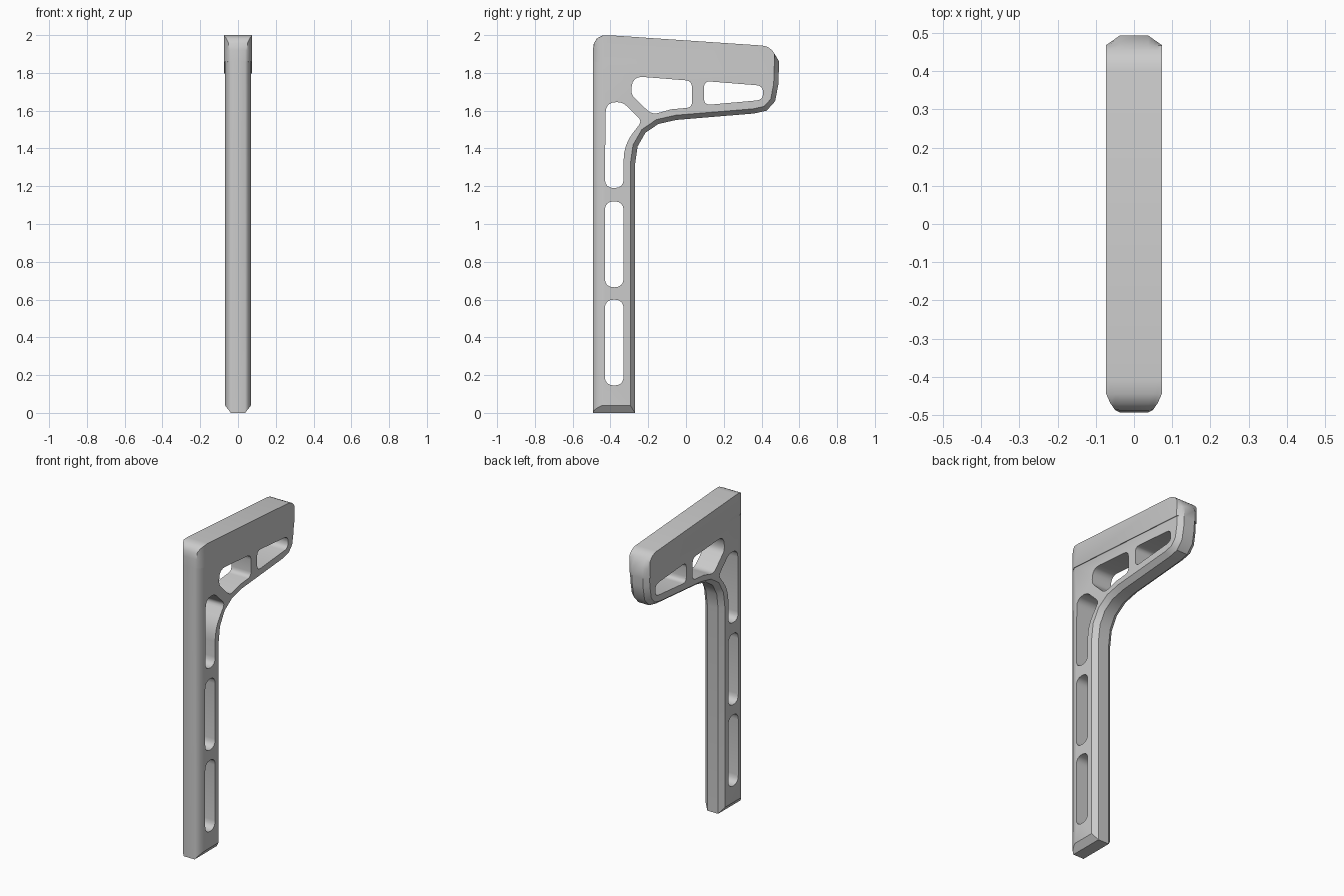
import bpy
import bmesh
from mathutils import Vector

if "Cube" in bpy.data.objects:
    bpy.data.objects.remove(bpy.data.objects["Cube"], do_unlink=True)

GREY = (0.6, 0.6, 0.6, 1.0)
FRONT = -0.493
CORE = 0.038      # half width of the flat rim between the chamfers
CHAMFER = 0.025   # depth of the rear and underside chamfer
NOSE = 0.05       # depth of the rounded front edge
FOOT = 0.04       # height of the chamfer at the foot

metal = bpy.data.materials.new("plain_grey")
metal.use_nodes = True
metal.diffuse_color = GREY
metal.node_tree.nodes["Principled BSDF"].inputs["Base Color"].default_value = GREY


def rounded(corners, steps=4):
    """Turn (y, z, cut) corners into a polygon with softened corners."""
    points = []
    for i, (y, z, cut) in enumerate(corners):
        corner = Vector((y, z))
        if cut == 0:
            points.append(corner)
            continue
        before = Vector(corners[i - 1][:2]) - corner
        after = Vector(corners[(i + 1) % len(corners)][:2]) - corner
        start = corner + before.normalized() * cut
        end = corner + after.normalized() * cut
        for k in range(steps + 1):
            t = k / steps
            points.append(start * (1 - t) ** 2 + corner * 2 * t * (1 - t) + end * t ** 2)
    return points


def top_height(points, y):
    """Height of the upper outline at a given depth."""
    for a, b in zip(points, points[1:]):
        if a.y > 1.9 and a.x <= y <= b.x and b.x > a.x:
            return a.y + (b.y - a.y) * (y - a.x) / (b.x - a.x)
    return 2.0


def inset(points, t):
    """Outline pulled inward by the share t of each edge treatment."""
    result = []
    nose = FRONT + NOSE * t ** 1.9
    for i, p in enumerate(points):
        q = p.copy()
        if p.y < 1.9 and p.x > FRONT + 0.01:
            a = (p - points[i - 1]).normalized()
            b = (points[(i + 1) % len(points)] - p).normalized()
            na, nb = Vector((a.y, -a.x)), Vector((b.y, -b.x))
            q += (na + nb) * (CHAMFER * t / (1 + na.dot(nb)))
        if q.x < nose:
            # the rounded front mitres into the curved top corner
            if p.x > FRONT + 0.001:
                q.y = top_height(points, nose)
            q.x = nose
        q.y = max(q.y, FOOT * t)
        result.append(q)
    return result


def skin(bm, rings):
    """Join a list of (x, points) rings with quads and return the vertex loops."""
    loops = [[bm.verts.new((x, p.x, p.y)) for p in pts] for x, pts in rings]
    count = len(loops[0])
    for low, high in zip(loops, loops[1:]):
        for i in range(count):
            j = (i + 1) % count
            bm.faces.new((low[i], low[j], high[j], high[i]))
    return loops


def frame_part(name, half, keep_above, holes):
    """Skin the outline, keep one side of the sloping seam, fill the flat sides."""
    bm = bmesh.new()
    right = [(-CORE - (half - CORE) * t, inset(outline, t)) for t in (1, 0.7, 0.35, 0)]
    left = [(-x, pts) for x, pts in reversed(right)]
    loops = skin(bm, right + left)
    bm.faces.new(loops[0])
    bm.faces.new(loops[-1])
    bmesh.ops.remove_doubles(bm, verts=bm.verts[:], dist=1e-5)
    cut = bmesh.ops.bisect_plane(
        bm, geom=bm.verts[:] + bm.edges[:] + bm.faces[:], dist=1e-5,
        plane_co=(0, FRONT, 1.86), plane_no=(0, 0.065, 1),
        clear_inner=keep_above, clear_outer=not keep_above)
    rim = [e for e in cut["geom_cut"] if isinstance(e, bmesh.types.BMEdge)]
    bmesh.ops.edgeloop_fill(bm, edges=rim)

    # Hole walls run straight through; the sides are refilled around them
    for hole in holes:
        shape = rounded(hole)
        skin(bm, [(-half, shape), (half, shape)])
    bmesh.ops.remove_doubles(bm, verts=bm.verts[:], dist=1e-5)
    for side in (-half, half):
        flat = [f for f in bm.faces if all(abs(v.co.x - side) < 1e-4 for v in f.verts)]
        bmesh.ops.delete(bm, geom=flat, context="FACES_ONLY")
        edges = [e for e in bm.edges if all(abs(v.co.x - side) < 1e-4 for v in e.verts)]
        bmesh.ops.triangle_fill(bm, use_beauty=True, edges=edges, normal=(1, 0, 0))

    bmesh.ops.recalc_face_normals(bm, faces=bm.faces[:])
    mesh = bpy.data.meshes.new(name)
    bm.to_mesh(mesh)
    bm.free()
    mesh.materials.append(metal)
    obj = bpy.data.objects.new(name, mesh)
    bpy.context.collection.objects.link(obj)
    bpy.ops.object.select_all(action="DESELECT")
    obj.select_set(True)
    bpy.context.view_layer.objects.active = obj
    bpy.ops.object.shade_smooth_by_angle(angle=0.61)


# Side outline: foot, front edge, sloping top, rear end, curved underside
outline = rounded([
    (FRONT, 0, 0), (FRONT, 2.005, 0.085), (0.445, 1.942, 0.045),
    (0.493, 1.86, 0), (0.489, 1.74, 0), (0.472, 1.65, 0), (0.427, 1.6, 0),
    (0.36, 1.585, 0), (-0.27, 1.533, 0.22), (-0.27, 0, 0)])


# Lightening holes
def slot(bottom, top):
    return [(-0.43, bottom, 0.05), (-0.43, top, 0.05),
            (-0.33, top, 0.05), (-0.33, bottom, 0.05)]


lightening_holes = [
    slot(0.145, 0.6),
    slot(0.665, 1.12),
    # upper post hole
    [(-0.43, 1.19, 0.05), (-0.425, 1.645, 0.055), (-0.335, 1.645, 0.03),
     (-0.232, 1.545, 0.03), (-0.33, 1.42, 0.08), (-0.33, 1.19, 0.05)],
    # brace hole
    [(-0.285, 1.783, 0.06), (0.032, 1.758, 0.035), (0.032, 1.617, 0.03),
     (-0.08, 1.607, 0), (-0.18, 1.578, 0.035), (-0.29, 1.685, 0.025)],
    # rear hole
    [(0.095, 1.757, 0.035), (0.408, 1.732, 0.035),
     (0.408, 1.657, 0.035), (0.095, 1.629, 0.035)],
]

frame_part("grip_frame", 0.069, False, lightening_holes)
frame_part("head_cap", 0.0735, True, [])
